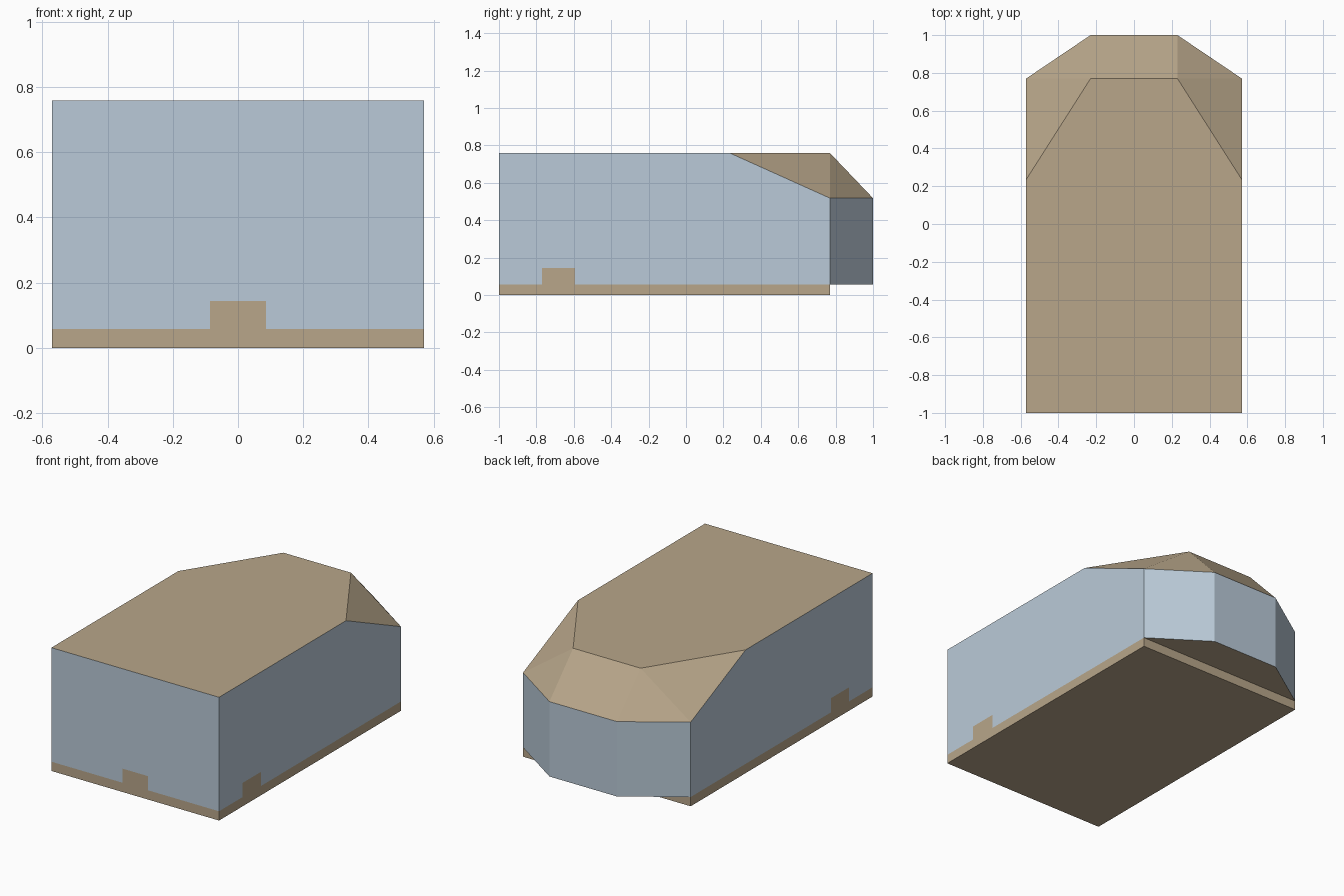
import bpy, bmesh

if "Cube" in bpy.data.objects:
    bpy.data.objects.remove(bpy.data.objects["Cube"])

W, NX = 0.571, 0.23            # half width, half width of the rear end
F, S, B = -1.0, 0.77, 1.0      # front, shoulder and rear y
HIP = 0.235                    # where the roof slope begins on the sides
Z1, ZT, ZE, ZR = 0.057, 0.144, 0.518, 0.759   # plinth, tab, eave, roof heights


def material(name, rgb):
    m = bpy.data.materials.new(name)
    m.diffuse_color = (*rgb, 1)
    m.use_nodes = True
    m.node_tree.nodes["Principled BSDF"].inputs["Base Color"].default_value = m.diffuse_color
    return m


tan = material("tan", (0.479, 0.381, 0.254))
blue = material("pale_blue", (0.491, 0.591, 0.686))


def build(name, mat, faces):
    """Make an object from polygons, welding shared corners."""
    bm = bmesh.new()
    for f in faces:
        bm.faces.new([bm.verts.new(p) for p in f])
    bmesh.ops.remove_doubles(bm, verts=bm.verts, dist=1e-5)
    me = bpy.data.meshes.new(name)
    bm.to_mesh(me)
    bm.free()
    me.materials.append(mat)
    ob = bpy.data.objects.new(name, me)
    bpy.context.collection.objects.link(ob)
    return ob


def mirrored(faces):
    """Faces on the right plus their mirror images on the left."""
    return faces + [[(-x, y, z) for x, y, z in reversed(f)] for f in faces]


# Side, corner, rear and front walls, with notches for the door-like tabs
T0, T1, TX = -0.77, -0.594, 0.086
side = [(W, y, z) for y, z in [
    (F, Z1), (T0, Z1), (T0, ZT), (T1, ZT), (T1, Z1),
    (S, Z1), (S, ZE), (HIP, ZR), (F, ZR)]]
corner = [(W, S, Z1), (NX, B, Z1), (NX, B, ZE), (W, S, ZE)]
rear = [(NX, B, Z1), (-NX, B, Z1), (-NX, B, ZE), (NX, B, ZE)]
front = [(x, F, z) for x, z in [
    (-W, Z1), (-TX, Z1), (-TX, ZT), (TX, ZT), (TX, Z1),
    (W, Z1), (W, ZR), (-W, ZR)]]
build("walls", blue, mirrored([side, corner]) + [rear, front])

# Flat roof with folded slopes round the rear end
top = [(-W, F, ZR), (W, F, ZR), (W, HIP, ZR), (NX, S, ZR),
       (-NX, S, ZR), (-W, HIP, ZR)]
hip = [(W, HIP, ZR), (W, S, ZE), (NX, S, ZR)]
hip_low = [(NX, S, ZR), (W, S, ZE), (NX, B, ZE)]
slope = [(NX, S, ZR), (NX, B, ZE), (-NX, B, ZE), (-NX, S, ZR)]
build("roof", tan, mirrored([hip, hip_low]) + [top, slope])

# Underside of the rear overhang
build("overhang_floor", tan,
      [[(-W, S, Z1), (-NX, B, Z1), (NX, B, Z1), (W, S, Z1)]])

# Plinth
plinth_side = [(W, F, 0), (W, S, 0), (W, S, Z1), (W, F, Z1)]
build("plinth", tan, mirrored([plinth_side]) + [
    [(-W, F, 0), (W, F, 0), (W, F, Z1), (-W, F, Z1)],
    [(W, S, 0), (-W, S, 0), (-W, S, Z1), (W, S, Z1)],
    [(-W, S, 0), (W, S, 0), (W, F, 0), (-W, F, 0)]])

# Flush tabs filling the wall notches
side_tab = [(W, T0, Z1), (W, T1, Z1), (W, T1, ZT), (W, T0, ZT)]
front_tab = [(-TX, F, Z1), (TX, F, Z1), (TX, F, ZT), (-TX, F, ZT)]
build("tabs", tan, mirrored([side_tab]) + [front_tab])
